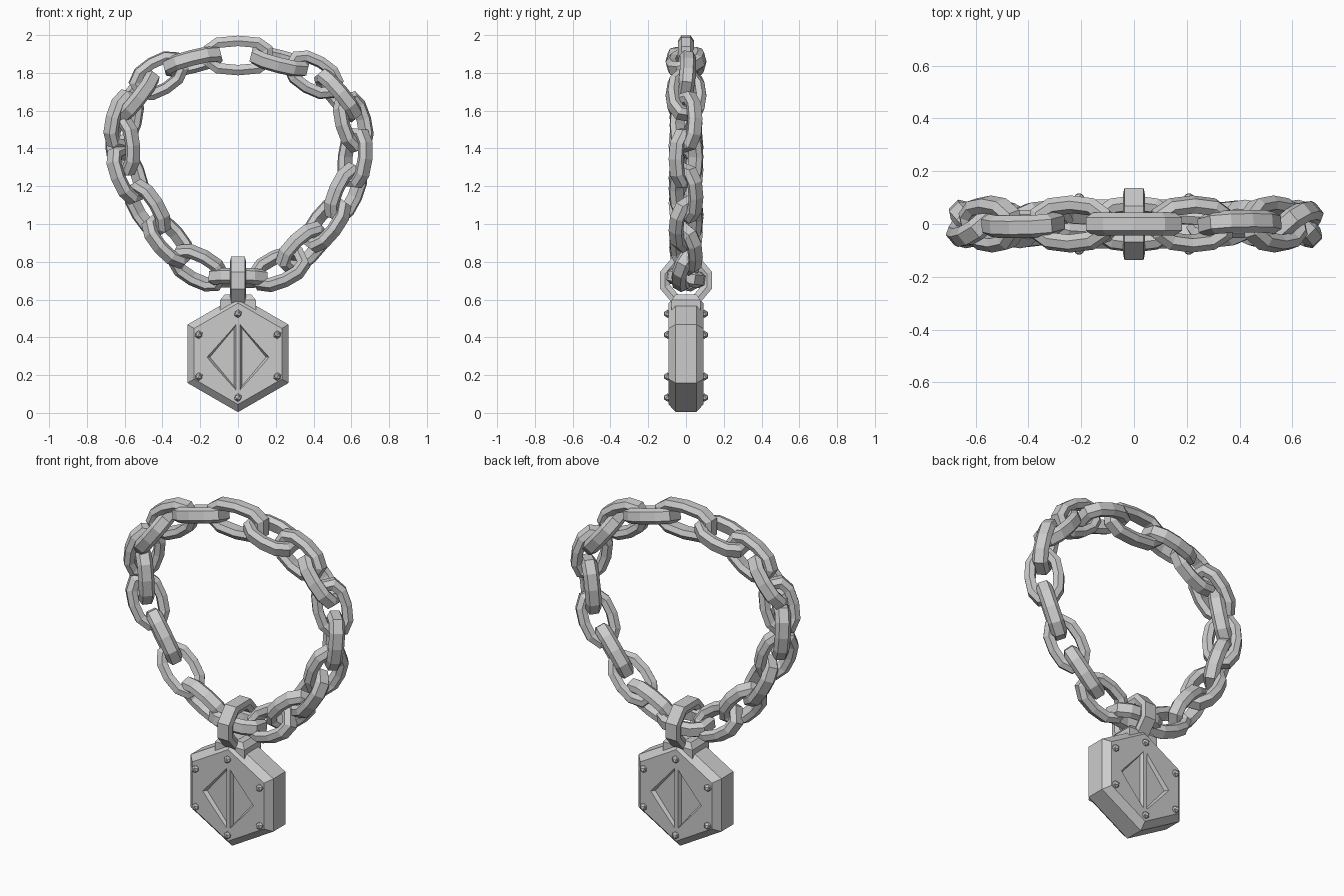
import bpy, bmesh
from math import sin, cos, radians, pi
from mathutils import Vector, Matrix

if "Cube" in bpy.data.objects:
    bpy.data.objects.remove(bpy.data.objects["Cube"])


def make(name, verts, faces):
    me = bpy.data.meshes.new(name)
    me.from_pydata([tuple(v) for v in verts], [], faces)
    bm = bmesh.new()
    bm.from_mesh(me)
    bmesh.ops.recalc_face_normals(bm, faces=bm.faces)
    bm.to_mesh(me)
    bm.free()
    ob = bpy.data.objects.new(name, me)
    bpy.context.collection.objects.link(ob)
    return ob


def bridge(rings, closed):
    n, m = len(rings[0]), len(rings)
    faces = []
    for i in range(m if closed else m - 1):
        a, b = i * n, ((i + 1) % m) * n
        faces += [(a + j, a + (j + 1) % n, b + (j + 1) % n, b + j) for j in range(n)]
    if not closed:
        faces += [tuple(range(n)), tuple(range((m - 1) * n, m * n))]
    return faces


def loft(name, rings):
    return make(name, [v for r in rings for v in r], bridge(rings, False))


def ring(name, path, section, mat):
    """Closed chunky ring: path in local xy, section = (in-plane, across)."""
    pts = [Vector(p) for p in path]
    rings = []
    for i, p in enumerate(pts):
        d0 = (p - pts[i - 1]).normalized()
        d1 = (pts[(i + 1) % len(pts)] - p).normalized()
        t = (d0 + d1).normalized()
        k = 1 / t.dot(d1)
        nrm = Vector((t.y, -t.x)) * k
        rings.append([mat @ Vector((p.x + nrm.x * u, p.y + nrm.y * u, v)) for u, v in section])
    return make(name, [v for r in rings for v in r], bridge(rings, True))


def frame(origin, x, y):
    m = Matrix((x, y, x.cross(y))).transposed().to_4x4()
    return Matrix.Translation(origin) @ m


# Chain: links along an egg-shaped loop, alternately rolled about the loop
right = [(0, 1.892), (.22, 1.86), (.40, 1.79), (.53, 1.68), (.61, 1.54), (.62, 1.35),
         (.57, 1.165), (.465, 1.0), (.345, .87), (.22, .762), (0, .715)]
left = [(-.24, 1.86), (-.42, 1.785), (-.54, 1.68), (-.605, 1.55), (-.61, 1.41),
        (-.585, 1.265), (-.48, 1.08), (-.37, .915), (-.21, .768)]
rolls = [0, 75, 8, 105, 40, 135, 45, 135, 42, 150, 82]
loop = right + left[::-1]
rolls += [-r for r in rolls[9:0:-1]]
bar = [(-.028, -.03), (0, -.043), (.027, -.025), (.027, .025), (0, .043), (-.028, .03)]
Y = Vector((0, 1, 0))
for i, (x, z) in enumerate(loop):
    px, pz = loop[i - 1]
    nx, nz = loop[(i + 1) % len(loop)]
    t = Vector((nx - px, 0, nz - pz)).normalized()
    out = Vector((-t.z, 0, t.x))
    r = radians(rolls[i])
    w = out * cos(r) + Y * sin(r)
    A = .155 if i == 0 else .128
    q = [(A, -.034), (A, .034), (A - .048, .068), (0, .078), (.048 - A, .068)]
    path = q + [(-a, -b) for a, b in q]
    ring(f"chain_link_{i:02d}", path, bar, frame(Vector((x, 0, z)), t, w))

# Bail: upright ring joining the pendant to the bottom link
bail = [(.11, -.035), (.11, .035), (.055, .1), (-.055, .1), (-.11, .035), (-.11, -.035), (-.055, -.1), (.055, -.1)]
bail_bar = [(-.026, -.03), (0, -.042), (.027, -.036), (.027, .036), (0, .042), (-.026, .03)]
ring("bail", bail, bail_bar, frame(Vector((0, 0, .702)), Y, Vector((0, 0, 1))))


# Pendant body: bevelled hexagonal slab
CZ = .308


def hexagon(r, y):
    return [(r * sin(k * pi / 3), y, CZ + .005 + r * cos(k * pi / 3)) for k in range(6)]


body = loft("pendant_body", [hexagon(.268, -.092), hexagon(.309, -.055), hexagon(.309, .055), hexagon(.268, .092)])

# Split diamond recess on both faces
for sy in (-1, 1):
    for sx in (-1, 1):
        def tri(g, y):
            return [(sx * (.012 + g), sy * y, .295 + .172 - 2.2 * g),
                    (sx * (.163 - 1.8 * g), sy * y, .295),
                    (sx * (.012 + g), sy * y, .295 - .172 + 2.2 * g)]
        cut = loft("recess_cutter", [tri(-.004, .10), tri(.008, .072)])
        cut.hide_render = True
        cut.hide_viewport = True
        mod = body.modifiers.new("recess", 'BOOLEAN')
        mod.operation = 'DIFFERENCE'
        mod.solver = 'EXACT'
        mod.object = cut


# Mount block on top of the pendant
def rect(x, y, z):
    return [(-x, -y, z), (x, -y, z), (x, y, z), (-x, y, z)]


loft("pendant_mount", [rect(.095, .076, .54), rect(.095, .076, .597), rect(.07, .055, .627)])

# Rivets near the corners, front and back
for sy in (-1, 1):
    for k in range(6):
        a = k * pi / 3
        bm = bmesh.new()
        pos = (.24 * sin(a), sy * .097, CZ - .005 + .222 * cos(a))
        bmesh.ops.create_icosphere(bm, subdivisions=1, radius=.022, matrix=Matrix.Translation(pos))
        me = bpy.data.meshes.new("rivet")
        bm.to_mesh(me)
        bm.free()
        bpy.context.collection.objects.link(bpy.data.objects.new("rivet", me))
